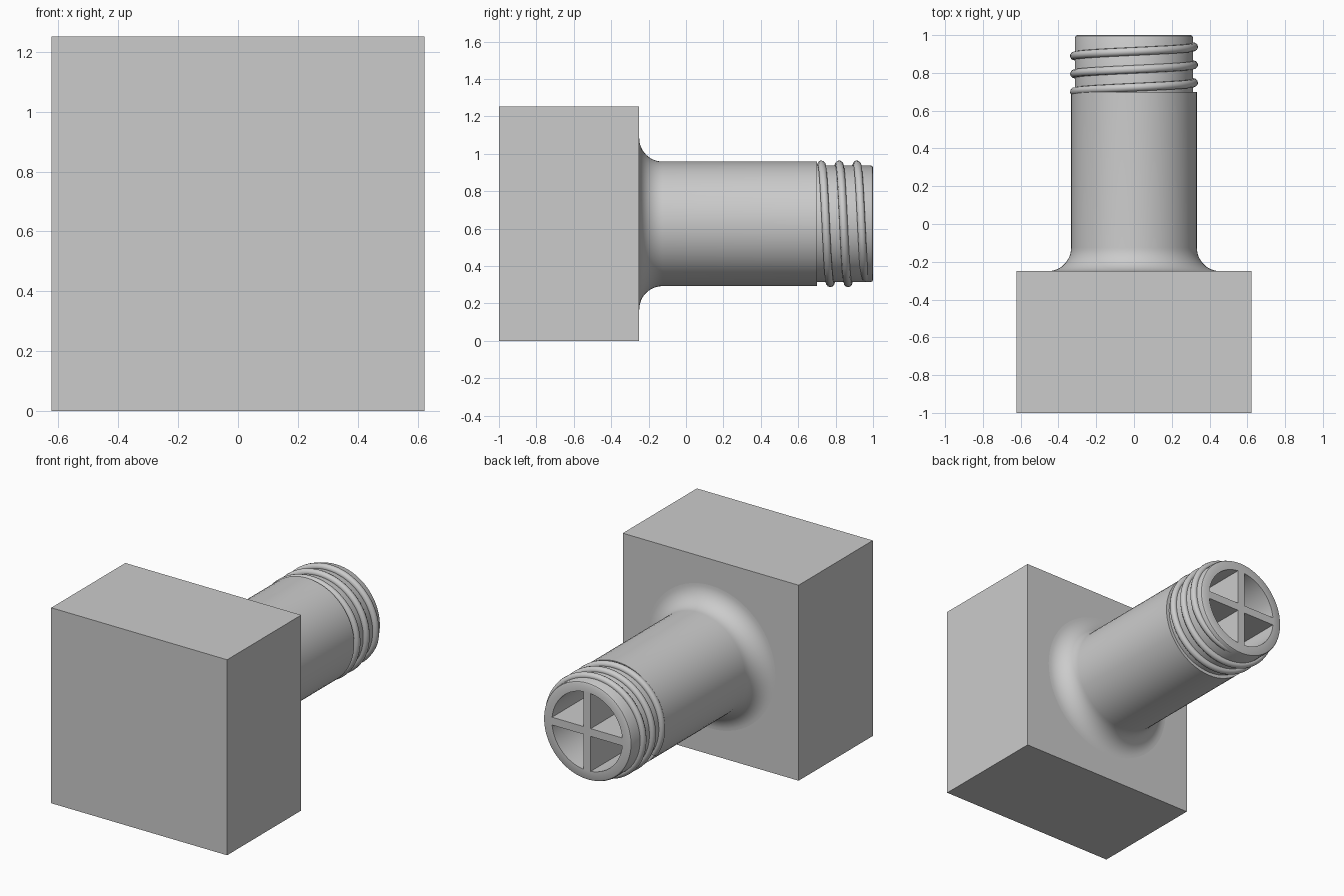
import bpy, bmesh, math
from mathutils import Matrix, Vector

cube = bpy.data.objects.get("Cube")
if cube:
    bpy.data.objects.remove(cube, do_unlink=True)

AXIS_Z = 0.626        # height of the spout axis
BLOCK_BACK = -0.25    # where the spout meets the block
TIP = 1.0

grey = bpy.data.materials.new("plain grey")
grey.use_nodes = True
grey.diffuse_color = (0.6, 0.6, 0.6, 1)
grey.node_tree.nodes["Principled BSDF"].inputs["Base Color"].default_value = (0.6, 0.6, 0.6, 1)


def add_object(name, data):
    obj = bpy.data.objects.new(name, data)
    bpy.context.collection.objects.link(obj)
    data.materials.append(grey)
    return obj


def finish(name, bm):
    bmesh.ops.recalc_face_normals(bm, faces=bm.faces[:])
    mesh = bpy.data.meshes.new(name)
    bm.to_mesh(mesh)
    bm.free()
    return add_object(name, mesh)


def smooth(obj, degrees):
    bpy.ops.object.select_all(action='DESELECT')
    obj.select_set(True)
    bpy.context.view_layer.objects.active = obj
    bpy.ops.object.shade_smooth_by_angle(angle=math.radians(degrees))


# Square base block
bm = bmesh.new()
bmesh.ops.create_cube(bm, size=1)
bmesh.ops.scale(bm, verts=bm.verts, vec=(1.246, 0.75, 1.252))
bmesh.ops.translate(bm, verts=bm.verts, vec=(0, -0.625, AXIS_Z))
finish("base_block", bm)

# Hollow spout: flared root, shoulder, threaded neck, rounded rim and bore
fillet = 0.125
profile = []
for i in range(13):
    a = math.pi / 2 * i / 12
    profile.append((0.333 + fillet * (1 - math.sin(a)), BLOCK_BACK + fillet * (1 - math.cos(a))))
profile += [(0.333, 0.7), (0.312, 0.7), (0.312, 0.988), (0.308, 0.996),
            (0.3, TIP), (0.25, TIP), (0.25, BLOCK_BACK)]
bm = bmesh.new()
ring = [bm.verts.new((r, y, AXIS_Z)) for r, y in profile]
edges = [bm.edges.new(pair) for pair in zip(ring, ring[1:])]
bmesh.ops.spin(bm, geom=ring + edges, cent=(0, 0, AXIS_Z), axis=(0, 1, 0),
               angle=math.tau, steps=64, use_merge=True)
bmesh.ops.remove_doubles(bm, verts=bm.verts, dist=1e-5)
smooth(finish("spout", bm), 35)

# Cross-shaped divider running along the bore
half, reach = 0.025, 0.252
bm = bmesh.new()
outline = []
for quarter in range(4):
    turn = Matrix.Rotation(quarter * math.pi / 2, 3, 'Y')
    for x, z in ((reach, half), (reach, -half), (half, -half)):
        p = turn @ Vector((x, 0, z))
        outline.append(bm.verts.new((p.x, TIP, p.z + AXIS_Z)))
face = bm.faces.new(outline)
extruded = bmesh.ops.extrude_face_region(bm, geom=[face], use_keep_orig=True)
moved = [v for v in extruded["geom"] if isinstance(v, bmesh.types.BMVert)]
bmesh.ops.translate(bm, verts=moved, vec=(0, BLOCK_BACK - TIP, 0))
finish("bore_divider", bm)

# Helical screw thread that sinks into the neck at its outer end
first, last, per_turn = -0.1, 2.75, 64
count = int((last - first) * per_turn)
curve = bpy.data.curves.new("screw_thread", 'CURVE')
curve.dimensions = '3D'
curve.bevel_depth = 0.022
curve.bevel_resolution = 3
curve.use_fill_caps = True
spline = curve.splines.new('POLY')
spline.points.add(count)
for i, point in enumerate(spline.points):
    t = first + (last - first) * i / count
    a = t * math.tau
    r = 0.317 - 0.03 * max(0, 1 - (last - t) / 0.2)
    point.co = (-r * math.cos(a), 0.7 + 0.095 * t, AXIS_Z + r * math.sin(a), 1)
spline.use_smooth = True
add_object("screw_thread", curve)
